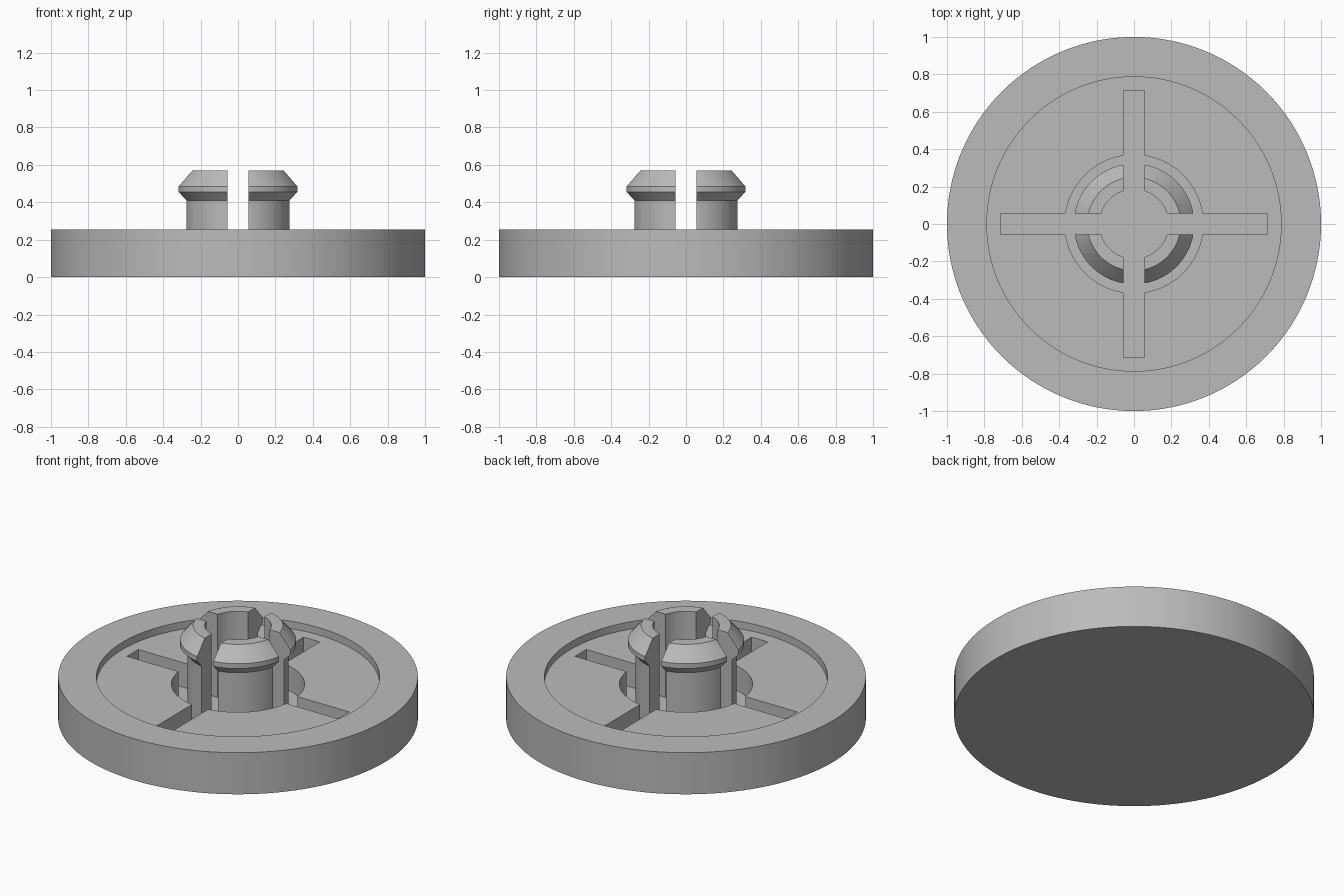
import bpy, bmesh, math
from mathutils import Matrix

old = bpy.data.objects.get("Cube")
if old:
    bpy.data.objects.remove(old)

SEGMENTS = 128
WELL_FLOOR = 0.06
SLOT_WIDTH = 0.11
SLOT_LENGTH = 1.43

grey = bpy.data.materials.new("plain grey")
grey.use_nodes = True
colour = (0.5, 0.5, 0.5, 1)
grey.diffuse_color = colour
grey.node_tree.nodes["Principled BSDF"].inputs["Base Color"].default_value = colour


def finish(name, bm):
    bmesh.ops.recalc_face_normals(bm, faces=bm.faces)
    mesh = bpy.data.meshes.new(name)
    bm.to_mesh(mesh)
    bm.free()
    mesh.materials.append(grey)
    obj = bpy.data.objects.new(name, mesh)
    bpy.context.collection.objects.link(obj)
    return obj


def lathe(name, profile, closed=False):
    """Spin an (r, z) profile round the z axis."""
    bm = bmesh.new()
    verts = [bm.verts.new((r, 0, z)) for r, z in profile]
    edges = [bm.edges.new(pair) for pair in zip(verts, verts[1:])]
    if closed:
        edges.append(bm.edges.new((verts[-1], verts[0])))
    bmesh.ops.spin(bm, geom=verts + edges, axis=(0, 0, 1), cent=(0, 0, 0),
                   angle=math.tau, steps=SEGMENTS)
    bmesh.ops.remove_doubles(bm, verts=bm.verts, dist=1e-5)
    return finish(name, bm)


def box(name, size, z_low, z_high):
    bm = bmesh.new()
    place = Matrix.Translation((0, 0, (z_low + z_high) / 2))
    scale = Matrix.Diagonal((size[0], size[1], z_high - z_low, 1))
    bmesh.ops.create_cube(bm, size=1, matrix=place @ scale)
    return finish(name, bm)


def cut(obj, cutters):
    """Subtract each cutter, then discard it."""
    bpy.context.view_layer.objects.active = obj
    for cutter in cutters:
        cutter.hide_render = True
        mod = obj.modifiers.new("cut", 'BOOLEAN')
        mod.operation = 'DIFFERENCE'
        mod.solver = 'EXACT'
        mod.object = cutter
        bpy.ops.object.modifier_apply(modifier=mod.name)
        bpy.data.objects.remove(cutter)


def cross(z_low):
    return [box("slot_cutter", size, z_low, 1)
            for size in ((SLOT_LENGTH, SLOT_WIDTH), (SLOT_WIDTH, SLOT_LENGTH))]


# Round base with a shallow recess, a central well and four radial slots
base = lathe("base_disc", [(0, 0), (1, 0), (1, 0.255), (0.787, 0.255),
                           (0.787, 0.21), (0, 0.21)])
well = lathe("well_cutter", [(0, WELL_FLOOR), (0.37, WELL_FLOOR), (0.37, 1), (0, 1)])
cut(base, [well] + cross(WELL_FLOOR))

# Hollow snap post with a hooked rim, split into four prongs
prongs = lathe("snap_prongs", [(0.185, WELL_FLOOR), (0.28, WELL_FLOOR), (0.28, 0.41),
                               (0.322, 0.455), (0.322, 0.485), (0.25, 0.57),
                               (0.185, 0.57)], closed=True)
cut(prongs, cross(-0.1))

# Smooth round walls, crisp edges
for obj in (base, prongs):
    bpy.ops.object.select_all(action='DESELECT')
    obj.select_set(True)
    bpy.context.view_layer.objects.active = obj
    bpy.ops.object.shade_smooth_by_angle(angle=math.radians(25))
